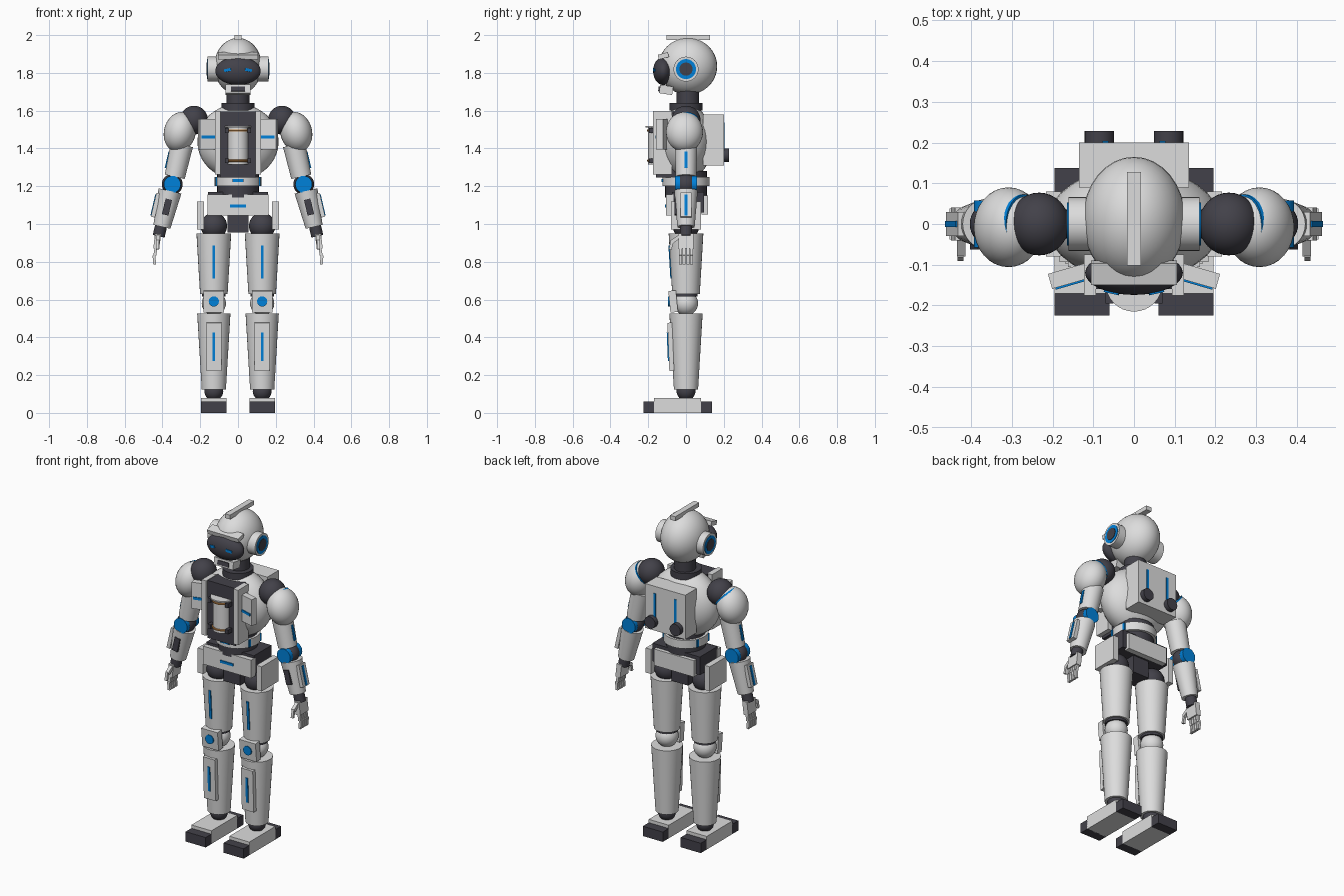
import bpy
from math import radians
from mathutils import Vector

if "Cube" in bpy.data.objects:
    bpy.data.objects.remove(bpy.data.objects["Cube"])


def material(name, red, green, blue):
    colour = (red, green, blue, 1)
    result = bpy.data.materials.new(name)
    result.use_nodes = True
    result.diffuse_color = colour
    result.node_tree.nodes["Principled BSDF"].inputs["Base Color"].default_value = colour
    return result


WHITE = material("white shell", .72, .72, .72)
DARK = material("dark joint", .055, .053, .067)
BLUE = material("blue light", 0, .22, .7)
COPPER = material("copper", .55, .25, .07)
SMOOTH_ANGLE = radians(35)
UNTURNED = Vector()


def finish(name, material, smooth=True):
    part = bpy.context.object
    part.name = name
    part.data.materials.append(material)
    if smooth:
        bpy.ops.object.shade_smooth_by_angle(angle=SMOOTH_ANGLE)


def box(name, material, location, size, rotation=UNTURNED):
    bpy.ops.mesh.primitive_cube_add(size=1, location=location, rotation=rotation)
    bpy.context.object.scale = size
    finish(name, material, smooth=False)


def ball(name, material, location, radii, rotation=UNTURNED):
    bpy.ops.mesh.primitive_uv_sphere_add(segments=32, ring_count=20, location=location, rotation=rotation)
    bpy.context.object.scale = radii
    finish(name, material)


def round_ball(name, material, location, radius):
    ball(name, material, location, (radius, radius, radius))


def taper(name, material, start, end, start_radius, end_radius):
    """Round part between two points."""
    start, end = Vector(start), Vector(end)
    axis = end - start
    bpy.ops.mesh.primitive_cone_add(
        vertices=32, radius1=start_radius, radius2=end_radius, depth=axis.length,
        location=(start + end) / 2, rotation=axis.to_track_quat("Z", "Y").to_euler())
    finish(name, material)


def rod(name, material, start, end, radius):
    taper(name, material, start, end, radius, radius)


def band(name, material, location, major, minor):
    bpy.ops.mesh.primitive_torus_add(
        location=location, major_radius=major, minor_radius=minor,
        major_segments=32, minor_segments=8)
    finish(name, material)


def upright(name, material, bottom, top, radius, y=0):
    rod(name, material, (0, y, bottom), (0, y, top), radius)


# Shared measures
thin = .008
strip = .015
leg_x = .128
ear_z = 1.82
can_y = -.145
can_top = 1.51
foot_width = .135

# Head and neck
ball("head", WHITE, (0, .01, 1.835), (.126, .155, .15))
box("head_crest", WHITE, (0, .013, 1.987), (.035, .23, .026))
ball("visor", DARK, (0, -.12, 1.81), (.12, .054, .074))
box("brow_bar", WHITE, (0, -.12, 1.89), (.21, .055, .026), (.25, 0, 0))
chin_tilt = (-.15, 0, 0)
box("chin_guard", WHITE, (0, -.105, 1.71), (.13, .07, .045), chin_tilt)
box("mouth_slot", DARK, (0, -.142, 1.715), (.075, thin, .025), chin_tilt)
upright("neck", DARK, 1.62, 1.72, .06, y=.01)
upright("neck_collar", DARK, 1.6, 1.64, .087)

# Torso
ball("torso", WHITE, (0, 0, 1.435), (.215, .14, .2))
box("chest_panel", DARK, (0, -.11, 1.42), (.19, .1, .35))
box("backpack", WHITE, (0, .145, 1.445), (.27, .11, .27))
upright("waist", DARK, 1.14, 1.28, .11)
upright("waist_ring", WHITE, 1.2, 1.25, .125)
box("waist_light", BLUE, (0, -.126, 1.23), (.06, thin, strip))

# Chest canister
upright("canister", WHITE, 1.315, can_top, .055, y=can_y)
upright("canister_cap", WHITE, can_top, can_top + thin, .07, y=can_y)
for band_z in (1.335, 1.495):
    band("canister_band", COPPER, (0, can_y, band_z), .056, .006)
    for clamp_x in (-.06, .06):
        box("canister_clamp", DARK, (clamp_x, -.17, band_z), (.02, .05, .026))

# Pelvis
box("pelvis", DARK, (0, .01, 1.115), (.32, .17, .11))
box("front_belt", WHITE, (0, -.085, 1.1), (.325, .04, .11))
box("belt_light", BLUE, (0, -.107, 1.095), (.085, thin, strip))
box("back_belt", WHITE, (0, .1, 1.1), (.27, .035, .1))
box("crotch", DARK, (0, 0, 1.01), (.11, .12, .11))


def build_side(side, prefix):
    def at(x, y, z):
        return Vector((side * x, y, z))

    def lean(angle):
        """Tilt the top of a part away from the body by an angle."""
        return (0, side * angle, 0)

    def named(part):
        return prefix + "_" + part

    # Ear and eye
    for part, colour, outer, radius in (("ear", WHITE, .161, .066),
                                        ("ear_ring", BLUE, .164, .053),
                                        ("ear_core", DARK, .167, .035)):
        rod(named(part), colour, at(.09, 0, ear_z), at(outer, 0, ear_z), radius)
    box(named("eye"), BLUE, at(.055, -.167, 1.815), (.036, thin, strip), (0, side * .2, side * .22))

    # Chest armour, backpack details and waist marks
    turned = (0, 0, -side * .28)
    box(named("chest_rail"), WHITE, at(.108, -.125, 1.43), (.03, .1, .335))
    box(named("chest_plate"), WHITE, at(.158, -.127, 1.475), (.1, .038, .16), turned)
    box(named("chest_light"), BLUE, at(.157, -.147, 1.46), (.075, thin, strip), turned)
    box(named("pack_light"), BLUE, at(.07, .2, 1.465), (strip, thin, .145))
    rod(named("thruster"), DARK, at(.085, .18, 1.365), at(.085, .228, 1.365), .036)
    for mark_y in (-.05, .05):
        box(named("waist_mark"), BLUE, at(.114, mark_y, 1.225), (thin, strip, .045))

    # Shoulder
    ball(named("shoulder_joint"), DARK, at(.233, 0, 1.55), (.074, .077, .076))
    rod(named("shoulder_light"), BLUE, at(.267, 0, 1.537), at(.287, 0, 1.52), .073)
    ball(named("shoulder_pad"), WHITE, at(.308, -.008, 1.487), (.084, .098, .107), lean(-.25))

    # Arm
    arm_lean = lean(-.23)
    elbow = at(.348, 0, 1.21)
    half_axle = Vector((0, .058, 0))
    taper(named("upper_arm"), WHITE, at(.335, 0, 1.25), at(.297, 0, 1.42), .054, .06)
    box(named("upper_arm_light"), BLUE, at(.374, 0, 1.34), (thin, strip, .09), arm_lean)
    round_ball(named("elbow"), DARK, elbow, .055)
    rod(named("elbow_axle"), BLUE, elbow - half_axle, elbow + half_axle, .045)
    taper(named("forearm"), WHITE, at(.403, 0, .985), at(.36, 0, 1.175), .046, .062)
    box(named("forearm_plate"), WHITE, at(.436, 0, 1.1), (.022, .06, .13), arm_lean)
    box(named("forearm_light"), BLUE, at(.447, 0, 1.1), (thin, strip, .115), arm_lean)
    box(named("forearm_patch"), DARK, at(.376, -.052, 1.09), (.035, .02, .085), arm_lean)
    rod(named("wrist"), DARK, at(.42, 0, .935), at(.405, 0, 1), .032)

    # Hand
    box(named("palm"), WHITE, at(.428, 0, .908), (.032, .08, .08), lean(-.12))
    for finger in range(4):
        finger_y = (finger - 1.5) * .02
        box(named("finger_base"), WHITE, at(.437, finger_y, .855), (strip, strip, .045), lean(-.15))
        box(named("finger_tip"), WHITE, at(.443, finger_y, .81), (strip, strip, .05), lean(.08))
    box(named("thumb_base"), WHITE, at(.424, -.053, .92), (.02, .05, .02), (.6, 0, 0))
    box(named("thumb_tip"), WHITE, at(.426, -.078, .89), (strip, strip, .05), (-.2, 0, 0))

    # Hip and thigh
    box(named("hip_pad"), WHITE, at(.198, 0, 1.045), (.036, .16, .15))
    round_ball(named("hip_joint"), DARK, at(leg_x, 0, .99), .07)
    taper(named("thigh"), WHITE, at(leg_x, 0, .63), at(leg_x, 0, .95), .073, .092)
    box(named("thigh_light"), BLUE, at(leg_x, -.084, .8), (strip, thin, .175), (.06, 0, 0))

    # Knee
    rod(named("knee_collar"), DARK, at(leg_x, 0, .615), at(leg_x, 0, .64), .062)
    round_ball(named("knee"), WHITE, at(leg_x, 0, .58), .064)
    box(named("knee_cap"), WHITE, at(leg_x, -.068, .59), (.11, .04, .115), (.1, 0, 0))
    rod(named("knee_light"), BLUE, at(leg_x, -.08, .59), at(leg_x, -.095, .59), .027)

    # Shin
    shin_tilt = (.04, 0, 0)
    taper(named("shin"), WHITE, at(leg_x, 0, .125), at(leg_x, 0, .525), .064, .088)
    box(named("shin_plate"), WHITE, at(leg_x, -.081, .35), (.08, .025, .255), shin_tilt)
    box(named("shin_light"), BLUE, at(leg_x, -.095, .35), (strip, thin, .15), shin_tilt)

    # Foot
    round_ball(named("ankle"), DARK, at(leg_x, 0, .115), .05)
    box(named("foot"), WHITE, at(leg_x, -.045, .04), (foot_width, .25, .08))
    box(named("toe"), DARK, at(leg_x, -.195, .03), (foot_width, .06, .06))
    box(named("heel"), DARK, at(leg_x, .107, .03), (foot_width, .06, .06))


build_side(-1, "right")
build_side(1, "left")
